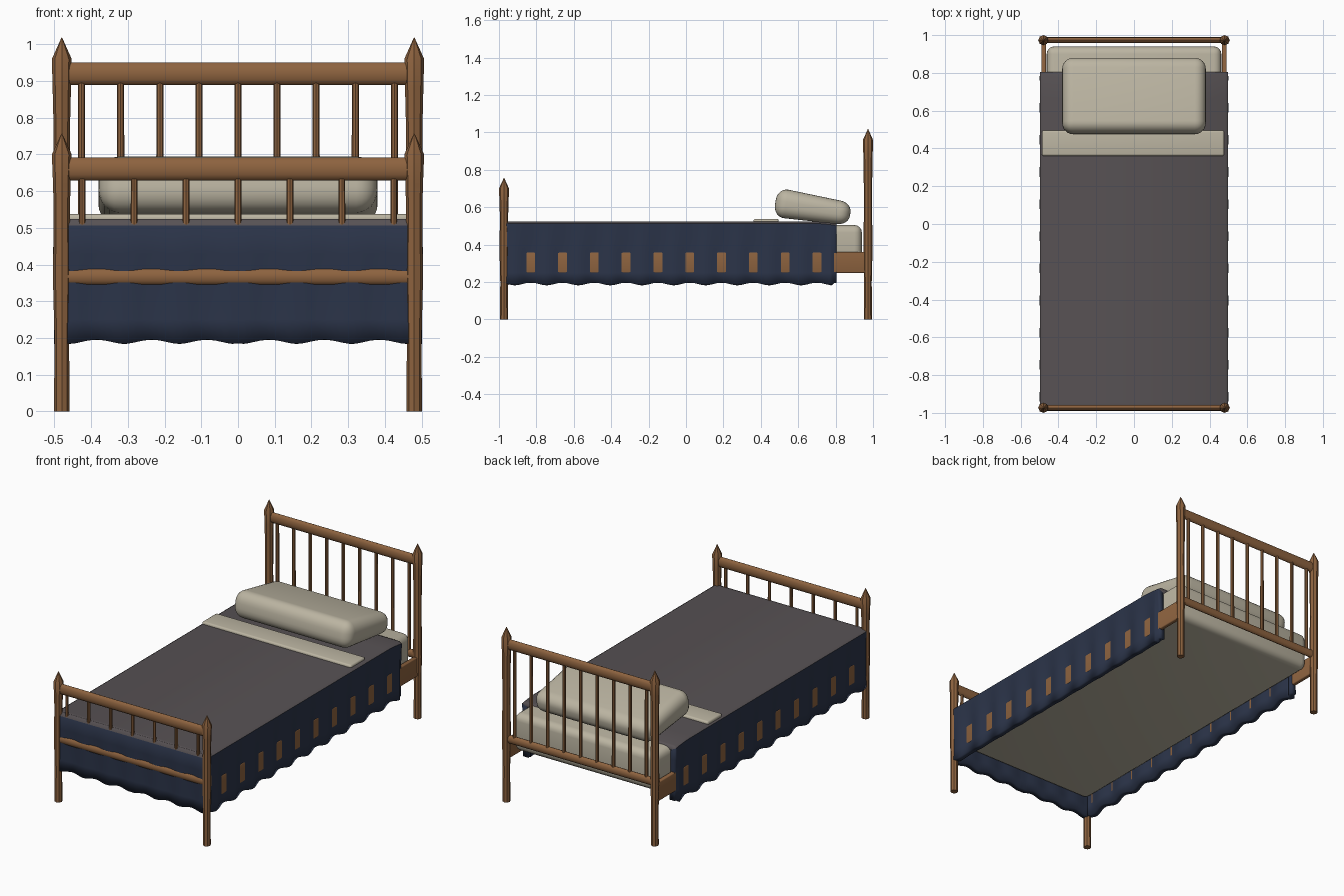
import bpy, bmesh, math
from mathutils import Matrix

if "Cube" in bpy.data.objects:
    bpy.data.objects.remove(bpy.data.objects["Cube"])


def material(name, rgb):
    m = bpy.data.materials.new(name)
    m.diffuse_color = (*rgb, 1)
    m.use_nodes = True
    m.node_tree.nodes["Principled BSDF"].inputs["Base Color"].default_value = m.diffuse_color
    return m


WOOD = material("warm wood", (0.27, 0.125, 0.05))
LINEN = material("cream linen", (0.50, 0.46, 0.36))
GRAY = material("gray blanket top", (0.095, 0.083, 0.088))
BLUE = material("dark blue drape", (0.024, 0.034, 0.066))


def finish(bm, name, mats, angle=40):
    bmesh.ops.recalc_face_normals(bm, faces=bm.faces)
    me = bpy.data.meshes.new(name)
    bm.to_mesh(me)
    bm.free()
    for m in mats:
        me.materials.append(m)
    ob = bpy.data.objects.new(name, me)
    bpy.context.collection.objects.link(ob)
    bpy.ops.object.select_all(action='DESELECT')
    ob.select_set(True)
    bpy.context.view_layer.objects.active = ob
    bpy.ops.object.shade_smooth_by_angle(angle=math.radians(angle))
    return ob


def soft_box(name, mat, center, size, bevel, segs, tilt=0, taper=0):
    bm = bmesh.new()
    bmesh.ops.create_cube(bm, size=1, matrix=Matrix.Diagonal((*size, 1)))
    bmesh.ops.bevel(bm, geom=bm.edges[:], offset=bevel, segments=segs,
                    profile=0.5, affect='EDGES')
    for v in bm.verts:
        v.co.z *= 1 - taper * v.co.y / size[1]
    bm.transform(Matrix.Translation(center) @ Matrix.Rotation(tilt, 4, 'X'))
    return finish(bm, name, [mat])


def post(name, x, y, profile):
    bm = bmesh.new()
    n = 8
    rings = [[bm.verts.new((x + r * math.cos(math.tau * k / n),
                            y + r * math.sin(math.tau * k / n), z))
              for k in range(n)] for z, r in profile]
    for a, b in zip(rings, rings[1:]):
        for k in range(n):
            bm.faces.new((a[k], a[(k + 1) % n], b[(k + 1) % n], b[k]))
    bm.faces.new(rings[0])
    bm.faces.new(rings[-1])
    return finish(bm, name, [WOOD], 30)


def cross_rail(name, y, z, half_y, half_z):
    bm = bmesh.new()
    bmesh.ops.create_cone(bm, cap_ends=True, segments=12, radius1=1, radius2=1, depth=0.95)
    bm.transform(Matrix.Translation((0, y, z)) @ Matrix.Diagonal((1, half_y, half_z, 1))
                 @ Matrix.Rotation(math.pi / 2, 4, 'Y'))
    return finish(bm, name, [WOOD])


def spindles(name, xs, y, z0, z1, r):
    bm = bmesh.new()
    for x in xs:
        bmesh.ops.create_cone(bm, cap_ends=True, segments=8, radius1=r, radius2=r * 0.95,
                              depth=z1 - z0, matrix=Matrix.Translation((x, y, (z0 + z1) / 2)))
    return finish(bm, name, [WOOD])


# Corner posts with pointed tops
Y = 0.973
for side, sx in (("left", -1), ("right", 1)):
    post("head_post_" + side, sx * 0.48, Y,
         [(0, .021), (.2, .020), (.36, .024), (.6, .022), (.8, .023), (.88, .025),
          (.96, .027), (1.018, .001)])
    post("foot_post_" + side, sx * 0.48, -Y,
         [(0, .021), (.2, .020), (.36, .024), (.55, .022), (.62, .024),
          (.70, .027), (.757, .001)])
    # Side rails
    soft_box("side_rail_" + side, WOOD, (sx * 0.478, 0, 0.305), (0.0254, 1.92, 0.112), 0.006, 3)

# Headboard and footboard
cross_rail("head_top_rail", Y, 0.92, 0.016, 0.031)
cross_rail("head_lower_rail", Y, 0.367, 0.015, 0.024)
spindles("head_spindles", [0.1065 * i for i in range(-4, 5)], Y, 0.37, 0.90, 0.010)
cross_rail("foot_top_rail", -Y, 0.66, 0.016, 0.031)
cross_rail("foot_lower_rail", -Y, 0.367, 0.016, 0.024)
spindles("foot_spindles", [0.1415 * i for i in range(-3, 4)], -Y, 0.37, 0.64, 0.0095)

# Mattress, pillow, turned-down sheet
soft_box("mattress", LINEN, (0, -0.01, 0.395), (0.925, 1.90, 0.22), 0.04, 4)
soft_box("pillow", LINEN, (0, 0.678, 0.595), (0.76, 0.405, 0.14), 0.058, 6,
         math.radians(-9), 0.28)
soft_box("sheet_fold", LINEN, (-0.005, 0.428, 0.525), (0.965, 0.135, 0.026), 0.011, 4)


# Blanket: a thick top sheet with a wavy skirt on three sides
def blanket():
    bm = bmesh.new()
    X, F, B = 0.4945, -0.982, 0.805
    # half path of (x, y, normal x, normal y, wave), mirrored afterwards
    half = []
    ns = 140
    for i in range(ns + 1):
        y = B + (-0.962 - B) * i / ns
        w = -math.cos(math.tau * (y + 0.83) / 0.17)
        half.append((X, y, 1, 0, -0.7 if y > 0.785 else w))
    half.append((0.489, -0.976, .7, -.7, 0))
    corner = len(half) - 1
    nf = 30
    for i in range(nf):
        x = 0.475 * (1 - i / nf)
        half.append((x, F, 0, -1, 0.8 * math.cos(math.tau * (x - 0.01) / 0.15)))
    path = half + [(0, F, 0, -1, 0.6)] + [(-x, y, -nx, ny, w) for x, y, nx, ny, w in reversed(half)]
    n = len(path)

    rows = []
    # height, wave strength, outward shift
    for z, amp, out in ((0.19, .006, .001), (0.25, .006, 0), (0.36, .006, 0),
                        (0.43, .003, .001), (0.514, 0, .002), (0.524, 0, -0.013)):
        row = []
        for x, y, nx, ny, w in path:
            d = w * amp * (1 if ny == 0 else 0.55) + out
            h = z
            if z < 0.2:
                h -= 0.007 * w
            if z > 0.5:
                t = min(1, max(0, (y - 0.66) / 0.145))
                h -= 0.012 * t * t
                if ny < 0 and z < 0.52:
                    h -= 0.008
            row.append(bm.verts.new((x + nx * d, y + ny * d, h)))
        rows.append(row)
    for r in range(len(rows) - 1):
        a, b = rows[r], rows[r + 1]
        for i in range(n - 1):
            f = bm.faces.new((a[i], a[i + 1], b[i + 1], b[i]))
            f.material_index = 1 if r < len(rows) - 2 else 0
    top = rows[-1]
    for i in range(corner):
        bm.faces.new((top[i], top[i + 1], top[n - 2 - i], top[n - 1 - i]))
    bm.faces.new(top[corner:n - corner])
    ob = finish(bm, "blanket", [GRAY, BLUE], 50)
    mod = ob.modifiers.new("thickness", 'SOLIDIFY')
    mod.thickness = 0.035
    mod.offset = -1


blanket()
